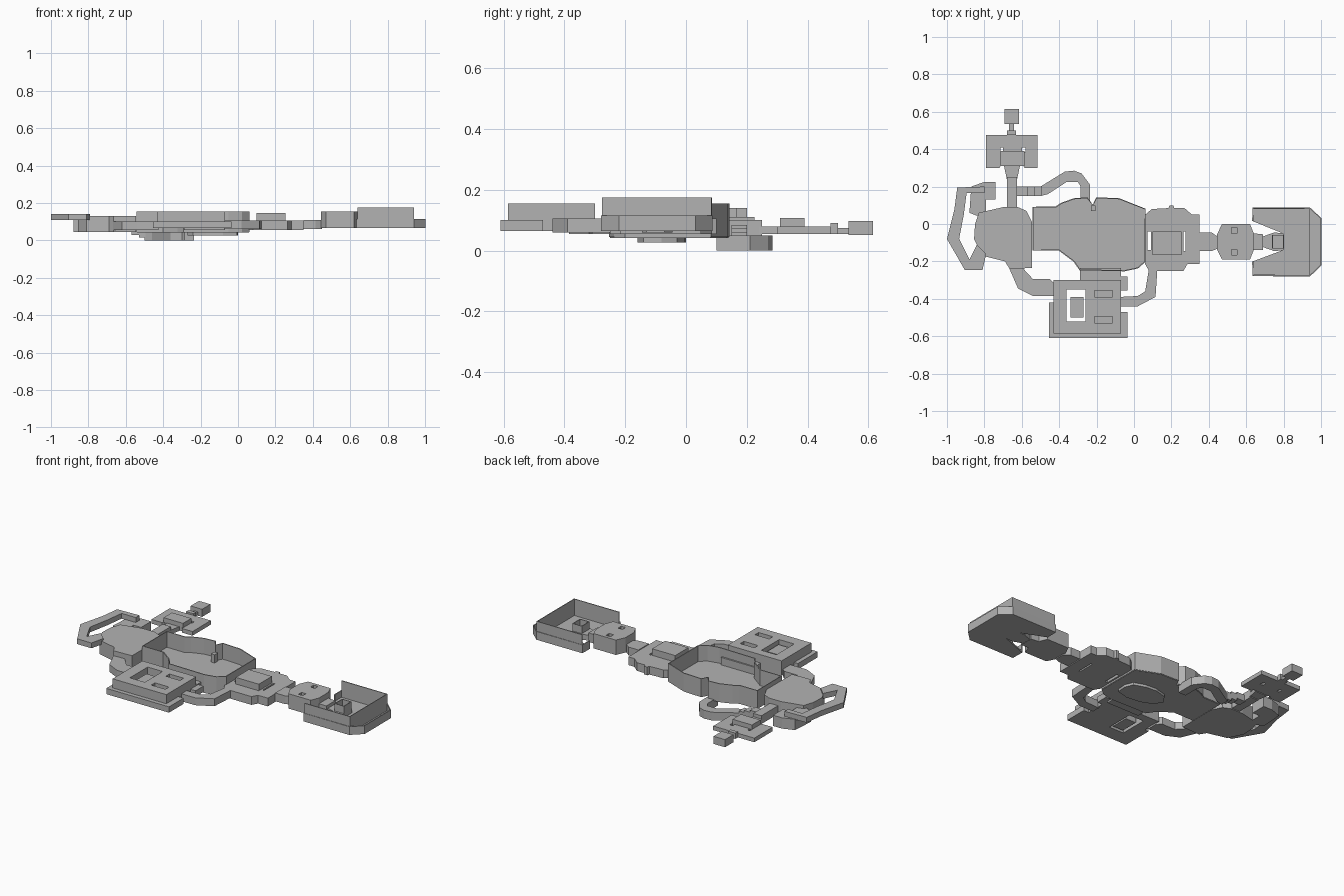
import bpy, bmesh

cube = bpy.data.objects.get("Cube")
if cube:
    bpy.data.objects.remove(cube, do_unlink=True)

# One plain grey for the whole complex
grey = bpy.data.materials.new("stone_grey")
grey.use_nodes = True
COLOUR = (0.45, 0.45, 0.45, 1)
grey.diffuse_color = COLOUR
grey.node_tree.nodes["Principled BSDF"].inputs["Base Color"].default_value = COLOUR


def add_object(name, mesh):
    ob = bpy.data.objects.new(name, mesh)
    bpy.context.collection.objects.link(ob)
    mesh.materials.clear()
    mesh.materials.append(grey)
    return ob


def prism(name, z0, z1, outline, *holes):
    """Upright slab from a plan outline, with optional holes cut through."""
    curve = bpy.data.curves.new(name, 'CURVE')
    curve.dimensions = '2D'
    curve.fill_mode = 'BOTH'
    curve.extrude = (z1 - z0) / 2
    for loop in (outline, *holes):
        s = curve.splines.new('POLY')
        s.points.add(len(loop) - 1)
        for p, (x, y) in zip(s.points, loop):
            p.co = (x, y, 0, 1)
        s.use_cyclic_u = True
    temp = bpy.data.objects.new(name + "_plan", curve)
    bpy.context.collection.objects.link(temp)
    deps = bpy.context.evaluated_depsgraph_get()
    mesh = bpy.data.meshes.new_from_object(temp.evaluated_get(deps))
    bpy.data.objects.remove(temp, do_unlink=True)
    bm = bmesh.new()
    bm.from_mesh(mesh)
    bmesh.ops.remove_doubles(bm, verts=bm.verts, dist=0.0001)
    bmesh.ops.translate(bm, verts=bm.verts, vec=(0, 0, (z0 + z1) / 2))
    bmesh.ops.recalc_face_normals(bm, faces=bm.faces)
    for f in bm.faces:
        f.smooth = False
    bm.to_mesh(mesh)
    bm.free()
    return add_object(name, mesh)


def rect(x0, x1, y0, y1):
    return [(x0, y0), (x1, y0), (x1, y1), (x0, y1)]


def wall(name, z0, z1, path, closed=False, thick=0.006):
    """Thin upright wall following a plan path."""
    bm = bmesh.new()
    low = [bm.verts.new((x, y, z0)) for x, y in path]
    high = [bm.verts.new((x, y, z1)) for x, y in path]
    n = len(path)
    for i in range(n if closed else n - 1):
        j = (i + 1) % n
        bm.faces.new((low[i], low[j], high[j], high[i]))
    mesh = bpy.data.meshes.new(name)
    bm.to_mesh(mesh)
    bm.free()
    ob = add_object(name, mesh)
    mod = ob.modifiers.new("thickness", 'SOLIDIFY')
    mod.thickness = thick
    mod.offset = 0
    return ob


# Central hall: open top, thin tall walls, sunken pool
hall = [(-.54, .09), (-.42, .09), (-.39, .11), (-.32, .135), (-.25, .14), (-.22, .1),
        (-.2, .14), (-.08, .135), (.06, .08), (.06, -.2), (.02, -.235), (-.05, -.25),
        (-.29, -.245), (-.32, -.2), (-.4, -.14), (-.54, -.14)]
prism("hall_floor", .042, .06, hall)
wall("hall_wall", .045, .155, hall, True)
pool = [(-.27, -.07), (-.235, -.02), (-.16, 0), (-.09, -.005), (-.02, -.03),
        (0, -.08), (-.005, -.14), (-.08, -.16), (-.17, -.15), (-.24, -.12)]
prism("hall_pool_base", .027, .045, pool)
prism("hall_post", .06, .11, rect(-.23, -.205, .07, .1))

# West chamber, solid with a flat roof
prism("west_chamber", .045, .13,
      [(-.83, .06), (-.7, .09), (-.62, .09), (-.575, .07), (-.545, .01), (-.545, -.235),
       (-.665, -.24), (-.69, -.2), (-.81, -.17), (-.855, -.08), (-.85, 0)])
prism("west_annex", .045, .11,
      [(-.87, .2), (-.8, .225), (-.74, .225), (-.74, .13), (-.79, .13), (-.79, .07),
       (-.83, .04), (-.88, .06)])
prism("west_loop_passage", .108, .14,
      [(-.8, .2), (-.945, .195), (-.96, .08), (-1, -.08), (-.905, -.245), (-.81, -.245),
       (-.79, -.16), (-.84, -.11), (-.88, -.19), (-.935, -.08), (-.91, .05), (-.895, .165),
       (-.8, .165)])

# North wing: corridor, building and end cell
prism("north_corridor", .05, .1, rect(-.68, -.625, .08, .25))
prism("north_funnel", .055, .08, [(-.68, .24), (-.625, .24), (-.61, .31), (-.695, .31)])
prism("north_building", .055, .08,
      [(-.79, .3), (-.72, .3), (-.71, .315), (-.595, .315), (-.585, .3), (-.515, .3),
       (-.515, .475), (-.79, .475)],
      rect(-.715, -.7, .385, .41), rect(-.6, -.58, .385, .41))
prism("north_building_block", .08, .107, rect(-.715, -.585, .31, .39))
prism("north_neck_wide", .055, .09, rect(-.68, -.63, .475, .5))
prism("north_neck_narrow", .055, .075, rect(-.667, -.642, .5, .54))
prism("north_end_cell", .052, .098, rect(-.692, -.615, .535, .615))

# Sunken curved passage with steps down at the west end
prism("sunken_passage", .0, .05,
      [(-.5, .15), (-.46, .16), (-.36, .225), (-.3, .225), (-.285, .2), (-.285, .1),
       (-.235, .1), (-.235, .21), (-.28, .27), (-.32, .285), (-.37, .28), (-.5, .2)])
for i, (x0, x1) in enumerate(((-.63, -.57), (-.57, -.53), (-.53, -.495))):
    prism(f"passage_step_{i + 1}", .045 - .015 * i, .085 - .012 * i, rect(x0, x1, .15, .2))

# South wing: base plate, box with roof openings, links to the hall
prism("south_base", .065, .1,
      [(-.455, -.61), (-.035, -.61), (-.035, -.47), (-.07, -.47), (-.07, -.355), (-.035, -.355),
       (-.035, -.28), (-.29, -.28), (-.29, -.3), (-.43, -.3), (-.43, -.42), (-.455, -.42)],
      rect(-.36, -.26, -.52, -.35))
prism("south_box", .1, .155, rect(-.43, -.07, -.585, -.3),
      rect(-.36, -.26, -.52, -.35),
      rect(-.21, -.115, -.39, -.355), rect(-.21, -.115, -.53, -.495))
prism("south_box_pillar", .065, .135, rect(-.34, -.27, -.5, -.39))
prism("south_bridge", .055, .105, rect(-.29, -.07, -.31, -.235))
prism("southwest_passage", .055, .1,
      [(-.67, -.23), (-.6, -.23), (-.54, -.295), (-.45, -.295), (-.425, -.32), (-.425, -.385),
       (-.54, -.385), (-.62, -.345)])
prism("southeast_passage", .06, .105,
      [(.08, -.24), (.125, -.24), (.115, -.39), (.02, -.44), (-.075, -.44), (-.075, -.39),
       (.02, -.385), (.06, -.36)])

# East junction with a raised middle
prism("junction", .055, .105,
      [(.06, .05), (.095, .08), (.185, .085), (.19, .1), (.21, .1), (.215, .085), (.27, .085),
       (.31, .05), (.35, .05), (.35, -.215), (.285, -.215), (.265, -.25), (.08, -.25), (.06, -.215)],
      rect(.073, .09, -.14, -.04), rect(.265, .275, -.145, -.04))
prism("junction_block", .1, .145, rect(.1, .255, -.165, -.04))
prism("east_link", .06, .11,
      [(.35, -.045), (.415, -.045), (.45, -.07), (.45, -.13), (.415, -.145), (.35, -.145)])

# East gatehouse with two roof pits
prism("gatehouse_base", .065, .12,
      [(.445, -.055), (.47, 0), (.62, 0), (.64, -.05), (.69, -.055), (.69, -.14),
       (.64, -.14), (.62, -.19), (.47, -.19), (.445, -.14)])
prism("gatehouse", .12, .155,
      [(.445, -.055), (.47, 0), (.62, 0), (.64, -.05), (.64, -.14), (.62, -.19),
       (.47, -.19), (.445, -.14)],
      rect(.52, .55, -.05, -.02), rect(.52, .55, -.165, -.135))
prism("vault_link", .067, .1,
      [(.68, -.07), (.75, -.045), (.8, -.05), (.8, -.14), (.75, -.145), (.68, -.12)])
wall("vault_door_frame", .1, .145, rect(.74, .8, -.13, -.06), True)

# East vault: C-shaped floor, low outer rim and taller inner screen
vault = [(.635, .015), (.635, .085), (.94, .085), (1, .03), (1, -.22), (.94, -.277),
         (.635, -.277), (.635, -.2)]
prism("vault_floor", .065, .075, vault + [(.795, -.14), (.795, -.05)])
wall("vault_rim", .065, .115, vault)
wall("vault_screen", .075, .175, [(.638, .082), (.94, .082), (.94, -.274), (.638, -.274)])
